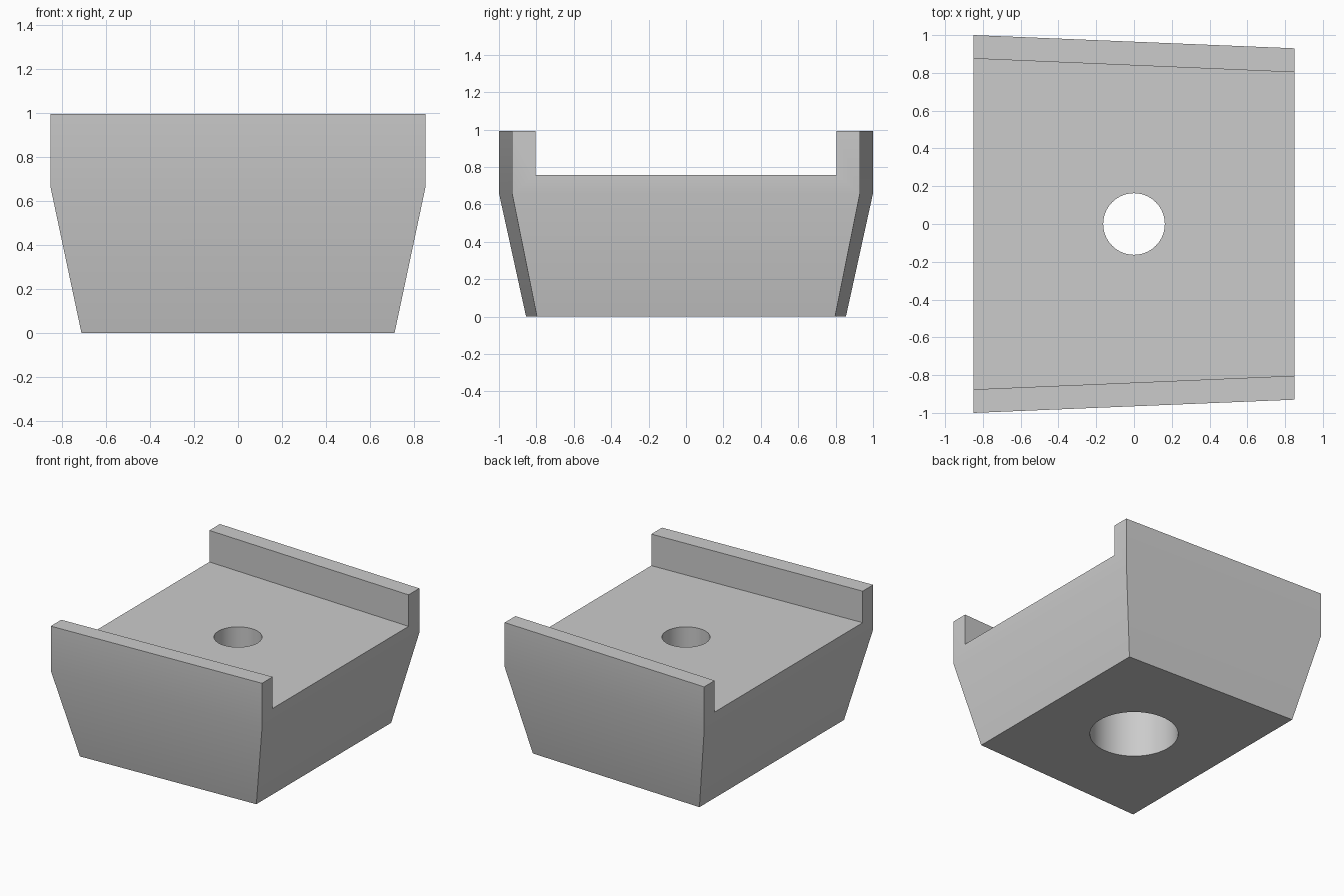
import bpy
import math
from math import cos, sin

cube = bpy.data.objects.get("Cube")
if cube:
    bpy.data.objects.remove(cube, do_unlink=True)

# One plain grey finish
grey = bpy.data.materials.new("plain grey")
grey.use_nodes = True
colour = (0.6, 0.6, 0.6, 1)
grey.diffuse_color = colour
grey.node_tree.nodes["Principled BSDF"].inputs["Base Color"].default_value = colour


def loft(name, rings):
    """Closed solid through equal-sized rings, listed from bottom to top."""
    n = len(rings[0])
    verts = [p for ring in rings for p in ring]
    faces = [list(range(n))[::-1], list(range(len(verts) - n, len(verts)))]
    for r in range(len(rings) - 1):
        for i in range(n):
            j = (i + 1) % n
            faces.append((r * n + i, r * n + j, (r + 1) * n + j, (r + 1) * n + i))
    mesh = bpy.data.meshes.new(name)
    mesh.from_pydata(verts, [], faces)
    mesh.materials.append(grey)
    obj = bpy.data.objects.new(name, mesh)
    bpy.context.collection.objects.link(obj)
    return obj


def trapezoid(z, half_x, wide, narrow):
    return [(-half_x, -wide, z), (half_x, -narrow, z),
            (half_x, narrow, z), (-half_x, wide, z)]


def circle(z, radius, sides=64):
    return [(radius * cos(math.tau * i / sides), radius * sin(math.tau * i / sides), z)
            for i in range(sides)]


def cut(obj, cutter):
    cutter.hide_render = True
    mod = obj.modifiers.new("cut", 'BOOLEAN')
    mod.operation, mod.solver, mod.object = 'DIFFERENCE', 'EXACT', cutter
    bpy.context.view_layer.objects.active = obj
    bpy.ops.object.modifier_apply(modifier=mod.name)
    bpy.data.objects.remove(cutter, do_unlink=True)


# Tapered block: sloped lower part, upright upper part
block = loft("wedge_block", [trapezoid(0, 0.71, 0.855, 0.797),
                             trapezoid(0.66, 0.85, 1.0, 0.93),
                             trapezoid(0.993, 0.85, 1.0, 0.93)])

# Channel between the two rails, tapering with the block
cut(block, loft("channel_cutter", [trapezoid(z, 1.0, 0.882, 0.797) for z in (0.757, 1.2)]))

# Through hole with a wide counterbore from below
cut(block, loft("hole_cutter", [circle(z, 0.163) for z in (-0.1, 1.1)]))
cut(block, loft("counterbore_cutter", [circle(z, 0.305) for z in (-0.2, 0.45)]))

# Smooth the shallow bends and the hole, keep the corners sharp
bpy.ops.object.select_all(action='DESELECT')
block.select_set(True)
bpy.context.view_layer.objects.active = block
bpy.ops.object.shade_smooth_by_angle(angle=math.radians(30))
